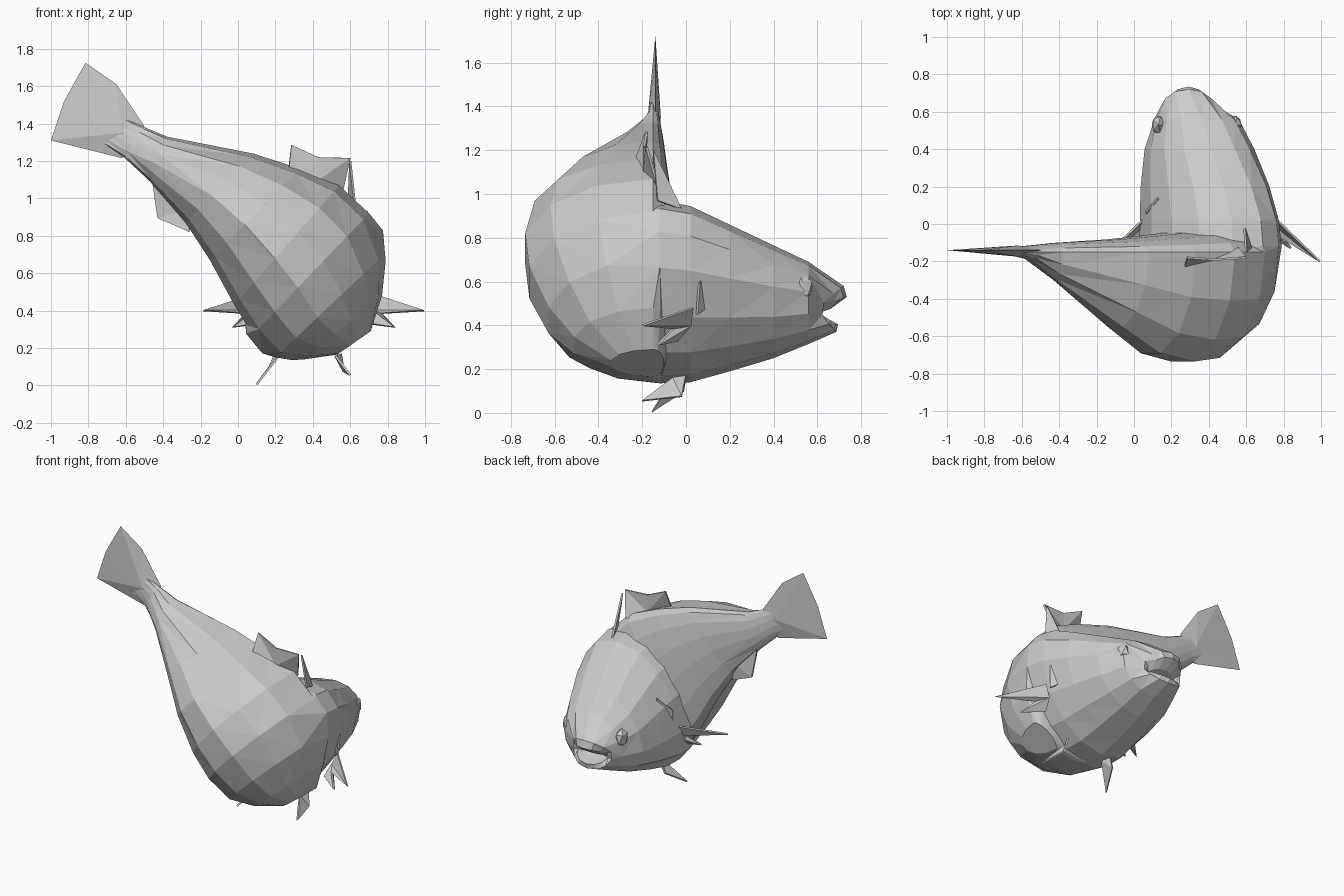
import bpy, bmesh, math
from mathutils import Vector

if "Cube" in bpy.data.objects:
    bpy.data.objects.remove(bpy.data.objects["Cube"])


def finish(bm, name):
    bmesh.ops.recalc_face_normals(bm, faces=bm.faces)
    me = bpy.data.meshes.new(name)
    bm.to_mesh(me)
    bm.free()
    ob = bpy.data.objects.new(name, me)
    bpy.context.collection.objects.link(ob)
    return ob


def loft(name, rings, end=None):
    """Bridge equal-length rings; the far end closes to a point if given."""
    bm = bmesh.new()
    vr = [[bm.verts.new(p) for p in r] for r in rings]
    n = len(vr[0])
    for a, b in zip(vr, vr[1:]):
        for i in range(n):
            j = (i + 1) % n
            bm.faces.new((a[i], a[j], b[j], b[i]))
    bm.faces.new(vr[0])
    if end:
        tip = bm.verts.new(end)
        for i in range(n):
            bm.faces.new((vr[-1][i], vr[-1][(i + 1) % n], tip))
    else:
        bm.faces.new(vr[-1])
    bmesh.ops.triangulate(bm, faces=bm.faces, quad_method='SHORT_EDGE')
    return finish(bm, name)


def fin(name, pts, thick=0.012, mirror=False):
    """Thin pleated fin fanned from the first point; optional copy across the fish's middle."""
    for k in range(2 if mirror else 1):
        bm = bmesh.new()
        vs = [bm.verts.new((0.81 - x if k else x, y, z)) for x, y, z in pts]
        for a, b in zip(vs[1:], vs[2:]):
            bm.faces.new((vs[0], a, b))
        ob = finish(bm, name + ("_left" if k else "_right") if mirror else name)
        m = ob.modifiers.new("thickness", 'SOLIDIFY')
        m.thickness, m.offset = thick, 0


# Curved rear body: upper edge (x, z), lower edge (x, z), deepest y, back y
stations = [
    (-0.66, 1.46, -0.74, 1.30, -0.155, -0.125),
    (-0.51, 1.385, -0.61, 1.22, -0.19, -0.115),
    (-0.38, 1.33, -0.47, 1.09, -0.30, -0.10),
    (0.08, 1.24, -0.28, 0.87, -0.56, -0.08),
    (0.33, 1.16, -0.15, 0.67, -0.705, -0.06),
    (0.54, 1.07, -0.02, 0.43, -0.75, -0.04),
    (0.70, 0.92, 0.08, 0.27, -0.73, -0.03),
    (0.78, 0.70, 0.20, 0.15, -0.64, -0.05),
    (0.77, 0.48, 0.36, 0.14, -0.52, -0.08),
    (0.71, 0.29, 0.53, 0.165, -0.35, -0.10),
]
N = 14
body = []
for ux, uz, lx, lz, deep, back in stations:
    ring = []
    for i in range(N):
        t = 2 * math.pi * i / N
        f, s = (1 + math.cos(t)) / 2, math.sin(t)
        y = -0.15 - s * (-0.15 - deep) if s > 0 else -0.15 - s * (back + 0.15)
        ring.append((lx + (ux - lx) * f, y, lz + (uz - lz) * f))
    body.append(ring)
loft("rear_body", body[:7])

# Head: y, left x, right x, top z, bottom z, lean of the back ridge
heads = [
    (-0.12, 0.035, 0.785, 0.97, 0.135, 0.12),
    (0.02, 0.035, 0.77, 0.945, 0.14, 0.12),
    (0.20, 0.04, 0.72, 0.86, 0.19, 0.10),
    (0.40, 0.06, 0.64, 0.765, 0.25, 0.06),
    (0.56, 0.11, 0.56, 0.69, 0.315, 0.03),
]


def head_ring(y, xl, xr, zt, zb, k, pull=0.0):
    w, h = (xr - xl) / 2, (zt - zb) / 2
    a = math.sqrt(w * w - k * k)
    out = []
    for i in range(N):
        t = 2 * math.pi * (i + 0.5) / N
        c, s = math.cos(t), math.sin(t)
        c = math.copysign(abs(c) ** 0.88, c)
        s = math.copysign(abs(s) ** 0.88, s)
        p = pull if s > 0 else pull * 0.7
        out.append(((xl + xr) / 2 + a * c + k * s, y + p * abs(s) ** 1.3,
                    (zt + zb) / 2 + h * s))
    return out


rings = [head_ring(*h) for h in heads]

# Bend: rounded bulge joining rear body and head
bm = bmesh.new()
for p in sum(body[6:], []) + rings[0]:
    bm.verts.new(p)
res = bmesh.ops.convex_hull(bm, input=bm.verts)
inside = {g for g in res["geom_interior"] + res["geom_unused"]
          if isinstance(g, bmesh.types.BMVert)}
bmesh.ops.delete(bm, geom=list(inside), context='VERTS')
finish(bm, "body_bend")

# Lips pulled forward above and below, with a sunken mouth
rings.append(head_ring(0.61, 0.14, 0.44, 0.58, 0.37, 0.0, 0.11))
rings.append(head_ring(0.60, 0.17, 0.41, 0.53, 0.405, 0.0, 0.135))
rings.append(head_ring(0.59, 0.19, 0.39, 0.475, 0.42, 0.0, 0.07))
loft("head", rings, end=(0.29, 0.57, 0.445))

# Tail fin: tapering blade
bm = bmesh.new()
outline = [(-0.62, 1.215), (-1.0, 1.31), (-0.93, 1.52), (-0.815, 1.725),
           (-0.65, 1.61), (-0.5, 1.385)]
edge = [bm.verts.new((x, -0.14, z)) for x, z in outline]
for y in (-0.175, -0.115):
    hub = bm.verts.new((-0.62, y, 1.35))
    for i in range(6):
        bm.faces.new((edge[i], edge[(i + 1) % 6], hub))
finish(bm, "tail_fin")

# Dorsal sail and its leading spine
fin("dorsal_fin", [(0.43, -0.19, 1.10), (0.56, -0.13, 1.04), (0.60, -0.18, 1.215),
                   (0.43, -0.19, 1.22), (0.285, -0.18, 1.285), (0.27, -0.23, 1.15)])
fin("dorsal_spine", [(0.60, -0.15, 1.20), (0.625, -0.13, 0.97), (0.59, -0.02, 0.93)])

# Anal fin
fin("anal_fin", [(-0.27, -0.14, 0.95), (-0.46, -0.14, 1.10), (-0.43, -0.12, 0.895),
                 (-0.26, -0.15, 0.82)])

# Paired pectoral fins with two tips each
fin("pectoral_fin", [(0.72, 0.02, 0.40), (0.755, 0.03, 0.48), (0.995, -0.20, 0.40),
                     (0.77, -0.06, 0.385), (0.84, -0.13, 0.31), (0.70, -0.04, 0.33)],
    0.012, True)

# Pelvic fins
fin("pelvic_fin_right", [(0.52, -0.06, 0.16), (0.60, -0.20, 0.055),
                         (0.565, -0.02, 0.075), (0.55, 0.0, 0.17)])
fin("pelvic_fin_left", [(0.22, -0.06, 0.16), (0.10, -0.155, 0.006),
                        (0.17, -0.01, 0.10), (0.20, 0.0, 0.17)])

# Gill flaps
fin("gill_flap", [(0.66, 0.12, 0.50), (0.74, 0.05, 0.45), (0.75, 0.06, 0.60),
                  (0.68, 0.14, 0.70)], 0.012, True)

# Eyes: small faceted bumps on both cheeks
for name, x in (("eye_right", 0.54), ("eye_left", 0.13)):
    bm = bmesh.new()
    bmesh.ops.create_icosphere(bm, subdivisions=1, radius=0.055)
    for v in bm.verts:
        v.co = Vector((v.co.x * 0.7, v.co.y, v.co.z * 1.2)) + Vector((x, 0.53, 0.57))
    finish(bm, name)
